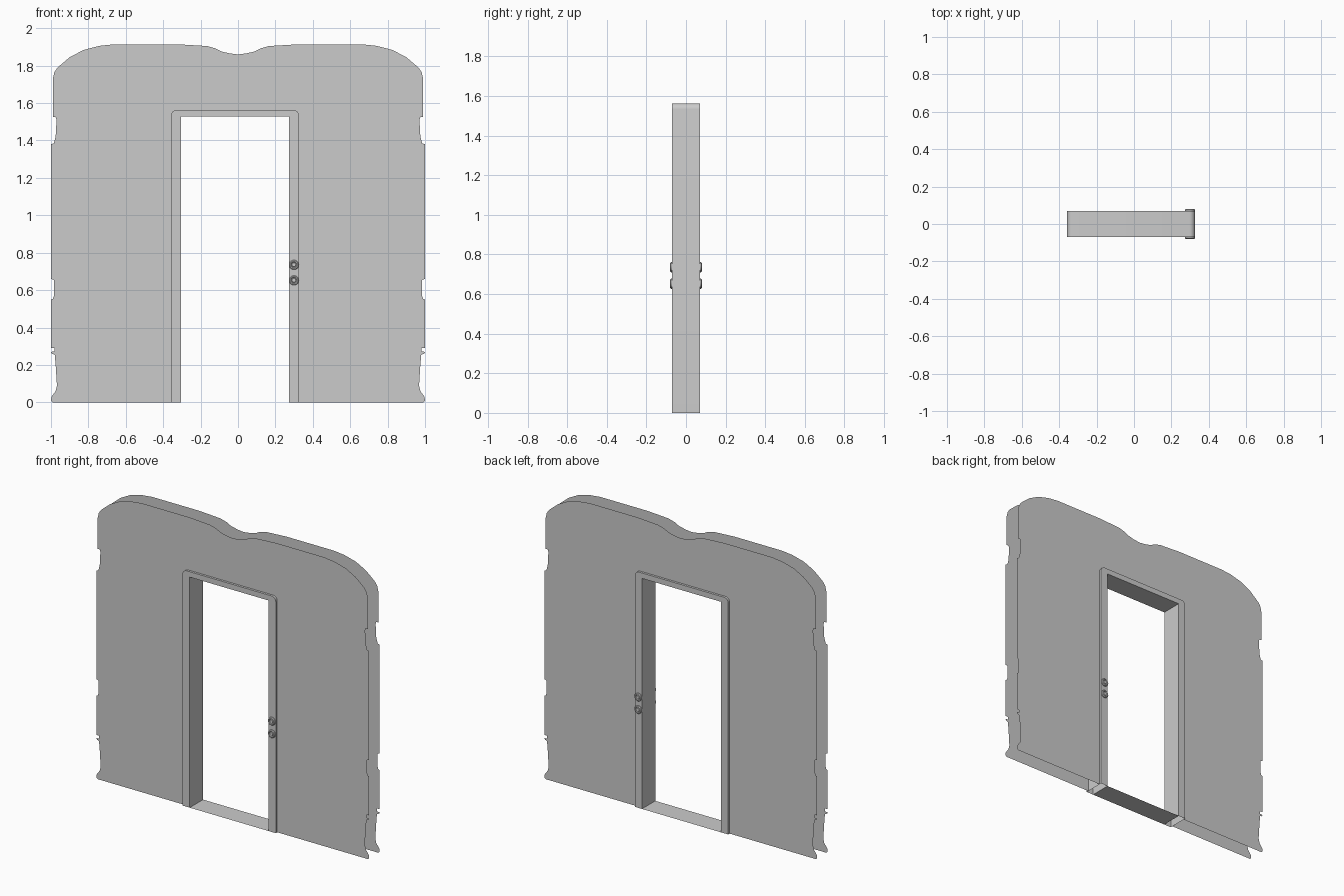
import bpy, bmesh, math
from mathutils import Matrix

cube = bpy.data.objects.get("Cube")
if cube:
    bpy.data.objects.remove(cube)

grey = bpy.data.materials.new("plain grey")
grey.use_nodes = True
COLOUR = (0.6, 0.6, 0.6, 1)
grey.diffuse_color = COLOUR
grey.node_tree.nodes["Principled BSDF"].inputs["Base Color"].default_value = COLOUR

WALL_Y, FRAME_Y = 0.055, 0.07
OUT_L, OUT_R, OUT_TOP = -0.358, 0.326, 1.563
IN_L, IN_R, IN_TOP = -0.305, 0.274, 1.527


def finish(bm, name, smooth=False):
    mesh = bpy.data.meshes.new(name)
    bm.to_mesh(mesh)
    bm.free()
    mesh.materials.append(grey)
    obj = bpy.data.objects.new(name, mesh)
    bpy.context.collection.objects.link(obj)
    if smooth:
        bpy.ops.object.select_all(action='DESELECT')
        obj.select_set(True)
        bpy.context.view_layer.objects.active = obj
        bpy.ops.object.shade_smooth_by_angle(angle=math.radians(35))
    return obj


def add_sheet(bm, points, y):
    """Flat outline in the xz plane, facing away from the middle."""
    verts = [bm.verts.new((x, y, z)) for x, z in points]
    face = bm.faces.new(verts)
    face.normal_update()
    if face.normal.y * y < 0:
        face.normal_flip()
    return verts


def rounded_opening(left, right, top, radius, steps=6):
    """Doorway arch from the bottom right, over the top, to the bottom left."""
    pts = [(right, 0)]
    for cx, start in ((right - radius, 0), (left + radius, 90)):
        for i in range(steps + 1):
            a = math.radians(start + 90 * i / steps)
            pts.append((cx + radius * math.cos(a), top - radius + radius * math.sin(a)))
    return pts + [(left, 0)]


# Wall silhouette: right half from the bottom up to the middle of the top
half = [(0.99, 0), (1, 0.01), (0.997, 0.03), (0.975, 0.06), (0.968, 0.09),
        (0.975, 0.2), (0.98, 0.255), (0.995, 0.26), (1, 0.27),
        (0.98, 0.272), (0.98, 0.29), (1, 0.292),
        (1, 0.55), (0.99, 0.553), (0.984, 0.57), (0.984, 0.655), (1, 0.66),
        (1, 1.38), (0.985, 1.385), (0.975, 1.42), (0.97, 1.51), (0.975, 1.525),
        (0.99, 1.525), (0.99, 1.73), (0.982, 1.765), (0.965, 1.79), (0.9, 1.845),
        (0.826, 1.884), (0.74, 1.906), (0.665, 1.914),
        (0.32, 1.914), (0.165, 1.905), (0.12, 1.892), (0.09, 1.876),
        (0.045, 1.866), (0, 1.86)]
outline = half + [(-x, z) for x, z in reversed(half[:-1])]
doorway = rounded_opening(OUT_L, OUT_R, OUT_TOP, 0.03)

# Wall: two thin open sheets with the doorway cut out of them
for name, y in (("front_wall_sheet", -WALL_Y), ("back_wall_sheet", WALL_Y)):
    bm = bmesh.new()
    add_sheet(bm, outline + doorway[::-1], y)
    finish(bm, name)

# Door frame: U-shaped faces joined by outer sides and reveals, open underneath
bm = bmesh.new()
inner = [(IN_L, 0), (IN_L, IN_TOP), (IN_R, IN_TOP), (IN_R, 0)]
profile = doorway + inner
front = add_sheet(bm, profile, -FRAME_Y)
back = add_sheet(bm, profile, FRAME_Y)
last_outer = len(doorway) - 1
for i in range(len(profile) - 1):
    if i != last_outer:
        bm.faces.new((front[i], front[i + 1], back[i + 1], back[i]))
bmesh.ops.recalc_face_normals(bm, faces=bm.faces)
finish(bm, "door_frame", smooth=True)

# Threshold strip between the jambs
bm = bmesh.new()
bm.faces.new([bm.verts.new((x, y, 0)) for x, y in (
    (IN_L, -FRAME_Y), (IN_R, -FRAME_Y), (IN_R, FRAME_Y), (IN_L, FRAME_Y))])
finish(bm, "threshold")


def lock_button(name, z, side):
    """Lathed round button with a raised rim and a small centre."""
    lathe = [(0.026, 0), (0.026, 0.006), (0.022, 0.010), (0.017, 0.010),
             (0.014, 0.005), (0.012, 0.005), (0.010, 0.008), (0, 0.008)]
    bm = bmesh.new()
    verts = [bm.verts.new((r, 0, h)) for r, h in lathe]
    edges = [bm.edges.new(pair) for pair in zip(verts, verts[1:])]
    bmesh.ops.spin(bm, geom=verts + edges, axis=(0, 0, 1), cent=(0, 0, 0),
                   angle=math.tau, steps=20)
    bmesh.ops.remove_doubles(bm, verts=bm.verts, dist=0.0002)
    bmesh.ops.recalc_face_normals(bm, faces=bm.faces)
    if sum(f.normal.z * f.calc_area() for f in bm.faces) < 0:
        bmesh.ops.reverse_faces(bm, faces=bm.faces)
    turn = Matrix.Rotation(-side * math.pi / 2, 4, 'X')
    bm.transform(Matrix.Translation((0.299, side * FRAME_Y, z)) @ turn)
    finish(bm, name, smooth=True)


# Door buttons on both faces of the left jamb
for side, label in ((-1, "front"), (1, "back")):
    lock_button(label + "_upper_button", 0.735, side)
    lock_button(label + "_lower_button", 0.652, side)
